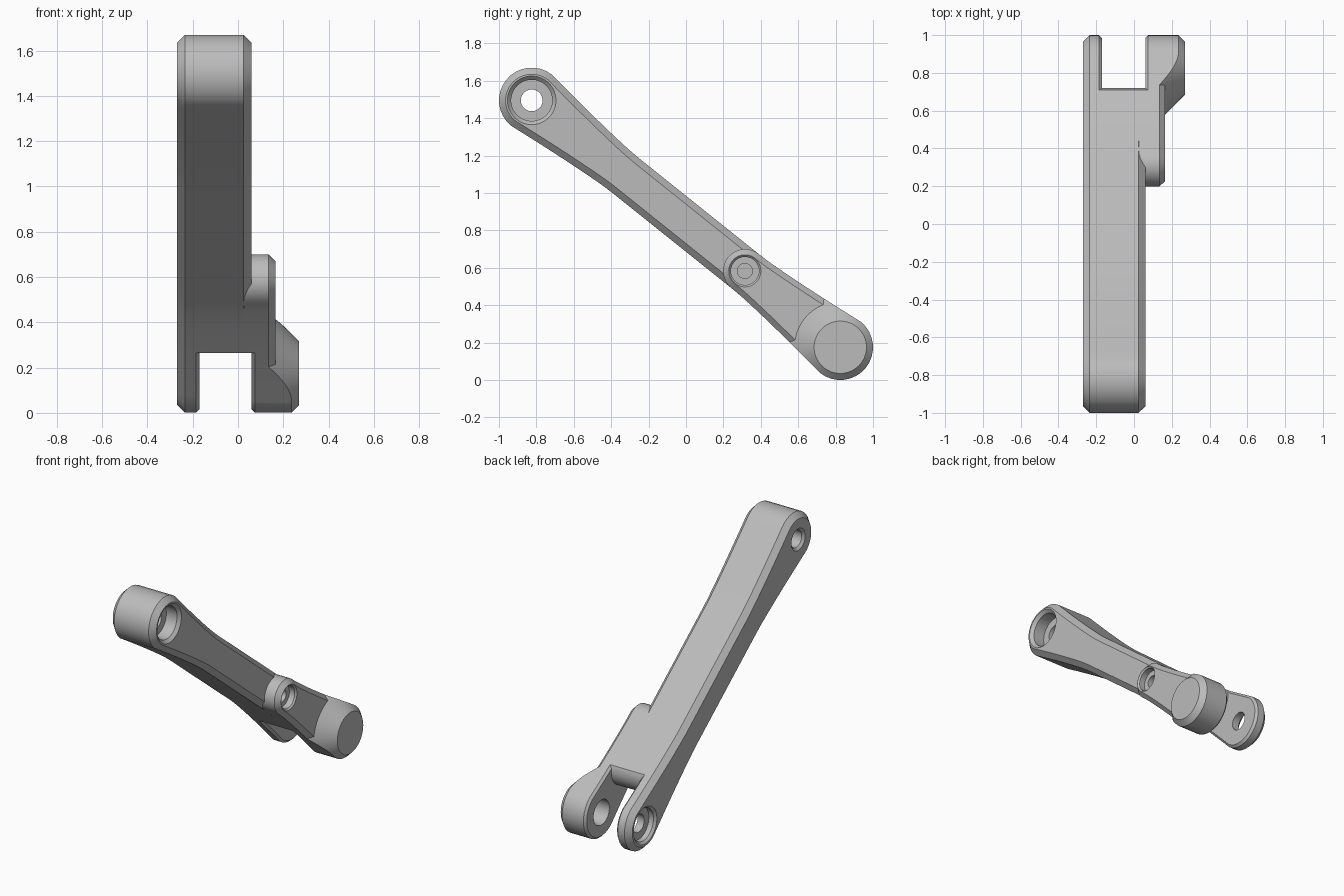
import bpy, bmesh, math
from mathutils import Vector

cube = bpy.data.objects.get("Cube")
if cube:
    bpy.data.objects.remove(cube, do_unlink=True)

# One plain grey metal
metal = bpy.data.materials.new("grey_metal")
metal.use_nodes = True
GREY = (0.5, 0.5, 0.5, 1)
metal.diffuse_color = GREY
metal.node_tree.nodes["Principled BSDF"].inputs["Base Color"].default_value = GREY

# Arm axis in the y-z plane, from the upper pivot to the lower pivot
TOP, LOW = Vector((-0.825, 1.495)), Vector((0.825, 0.175))
LENGTH = (LOW - TOP).length
ALONG = (LOW - TOP).normalized()
ACROSS = Vector((-ALONG.y, ALONG.x))
MID = LENGTH * 0.691


def at(s, h=0.0):
    return TOP + ALONG * s + ACROSS * h


def half_width(s):
    """Waisted arm: wide at both pivots, slim in the middle."""
    d = max(0.0, min(s, LENGTH - s))
    return 0.117 + 0.058 * max(0.0, 1 - d / 0.62) ** 1.3


def outline(s0, s1, inset=0.0):
    """Rounded outline between two stations on the axis."""
    n, k = 40, 16
    sides = [s0 + (s1 - s0) * i / n for i in range(n + 1)]
    pts = [at(s, half_width(s) - inset) for s in sides]
    r = half_width(s1) - inset
    for i in range(1, k):
        a = math.pi * i / k
        pts.append(at(s1 + r * math.sin(a), r * math.cos(a)))
    pts += [at(s, inset - half_width(s)) for s in reversed(sides)]
    r = half_width(s0) - inset
    for i in range(1, k):
        a = math.pi * i / k
        pts.append(at(s0 - r * math.sin(a), -r * math.cos(a)))
    return pts


def loft(name, rings):
    """Skin matching closed y-z outlines placed at rising x."""
    bm = bmesh.new()
    loops = [[bm.verts.new((x, p[0], p[1])) for p in pts] for x, pts in rings]
    for a, b in zip(loops, loops[1:]):
        for i in range(len(a)):
            j = (i + 1) % len(a)
            bm.faces.new((a[i], a[j], b[j], b[i]))
    bm.faces.new(loops[0])
    bm.faces.new(loops[-1])
    bmesh.ops.recalc_face_normals(bm, faces=bm.faces)
    mesh = bpy.data.meshes.new(name)
    bm.to_mesh(mesh)
    bm.free()
    mesh.materials.append(metal)
    obj = bpy.data.objects.new(name, mesh)
    bpy.context.collection.objects.link(obj)
    return obj


def plate(name, s0, s1, x0, x1, c0=0.0, c1=0.0):
    """Arm-shaped plate with chamfered rims."""
    rings = [(x0, outline(s0, s1, c0))]
    if c0:
        rings.append((x0 + c0, outline(s0, s1)))
    if c1:
        rings.append((x1 - c1, outline(s0, s1)))
    rings.append((x1, outline(s0, s1, c1)))
    return loft(name, rings)


def lathe(name, centre, profile, n=48):
    """Turned solid about the x direction, from (x, radius) pairs."""
    ring = [Vector((math.cos(t), math.sin(t)))
            for t in (2 * math.pi * i / n for i in range(n))]
    obj = loft(name, [(x, [centre + v * r for v in ring]) for x, r in profile])
    obj.hide_render = True
    return obj


def boolean(obj, tool, mode='DIFFERENCE'):
    mod = obj.modifiers.new("cut", 'BOOLEAN')
    mod.operation, mod.object, mod.solver = mode, tool, 'EXACT'
    bpy.context.view_layer.objects.active = obj
    bpy.ops.object.modifier_apply(modifier=mod.name)


# Solid parts
main_arm = plate("main_arm", 0, LENGTH, -0.27, 0.06, 0.035, 0.035)
side_block = plate("side_block", MID, LENGTH, 0.02, 0.165, 0, 0.03)
left_lug_face = plate("inner_lug_face_right", LENGTH - 0.35, LENGTH, -0.2, -0.17, 0, 0.015)
right_lug_face = plate("inner_lug_face_left", LENGTH - 0.35, LENGTH, 0.06, 0.09, 0.015, 0)
pivot_boss = plate("pivot_boss", LENGTH - 0.5, LENGTH, 0.135, 0.27)
parts = [main_arm, side_block, left_lug_face, right_lug_face, pivot_boss]

# Conical shoulder of the boss
cone = lathe("cone_tool", LOW, [(0.1, 0.31), (0.27, 0.14), (0.28, 0.13)], 64)
boolean(pivot_boss, cone, 'INTERSECT')

# Fork slot with a rounded floor
nose, radius = Vector((0.6, 0.405)), 0.12
arc = []
for i in range(21):
    a = math.pi * i / 20
    arc.append(nose + radius * (ACROSS * math.cos(a) + ALONG * math.sin(a)))
slot_shape = [nose + ACROSS * 0.4] + arc + [nose - ACROSS * 0.4]
slot_shape += [nose - ACROSS * 0.4 + ALONG * 0.9, nose + ACROSS * 0.4 + ALONG * 0.9]
slot = loft("slot_tool", [(-0.185, slot_shape), (0.075, slot_shape)])
slot.hide_render = True
boolean(main_arm, slot)
boolean(side_block, slot)

# Stepped bores
top_bore = lathe("top_bore_tool", TOP, [(-0.28, 0.085), (-0.255, 0.058), (-0.04, 0.058),
                                        (-0.04, 0.11), (0.04, 0.11), (0.07, 0.14)])
mid_bore = lathe("mid_bore_tool", at(MID), [(0.075, 0.04), (0.115, 0.04), (0.115, 0.075),
                                            (0.155, 0.075), (0.175, 0.095)])
lug_bore = lathe("lug_bore_tool", LOW, [(-0.28, 0.135), (-0.255, 0.11), (-0.22, 0.11),
                                        (-0.22, 0.06), (-0.15, 0.06)])
blind_bore = lathe("blind_bore_tool", LOW, [(0.05, 0.085), (0.17, 0.085)])
for obj, tool in ((main_arm, top_bore), (side_block, mid_bore),
                  (main_arm, lug_bore), (left_lug_face, lug_bore),
                  (right_lug_face, blind_bore), (side_block, blind_bore),
                  (pivot_boss, blind_bore)):
    boolean(obj, tool)

for tool in (cone, slot, top_bore, mid_bore, lug_bore, blind_bore):
    bpy.data.objects.remove(tool, do_unlink=True)

# Smooth curved walls, crisp edges
bpy.ops.object.select_all(action='DESELECT')
for obj in parts:
    obj.select_set(True)
bpy.context.view_layer.objects.active = main_arm
bpy.ops.object.shade_smooth_by_angle(angle=math.radians(25))
